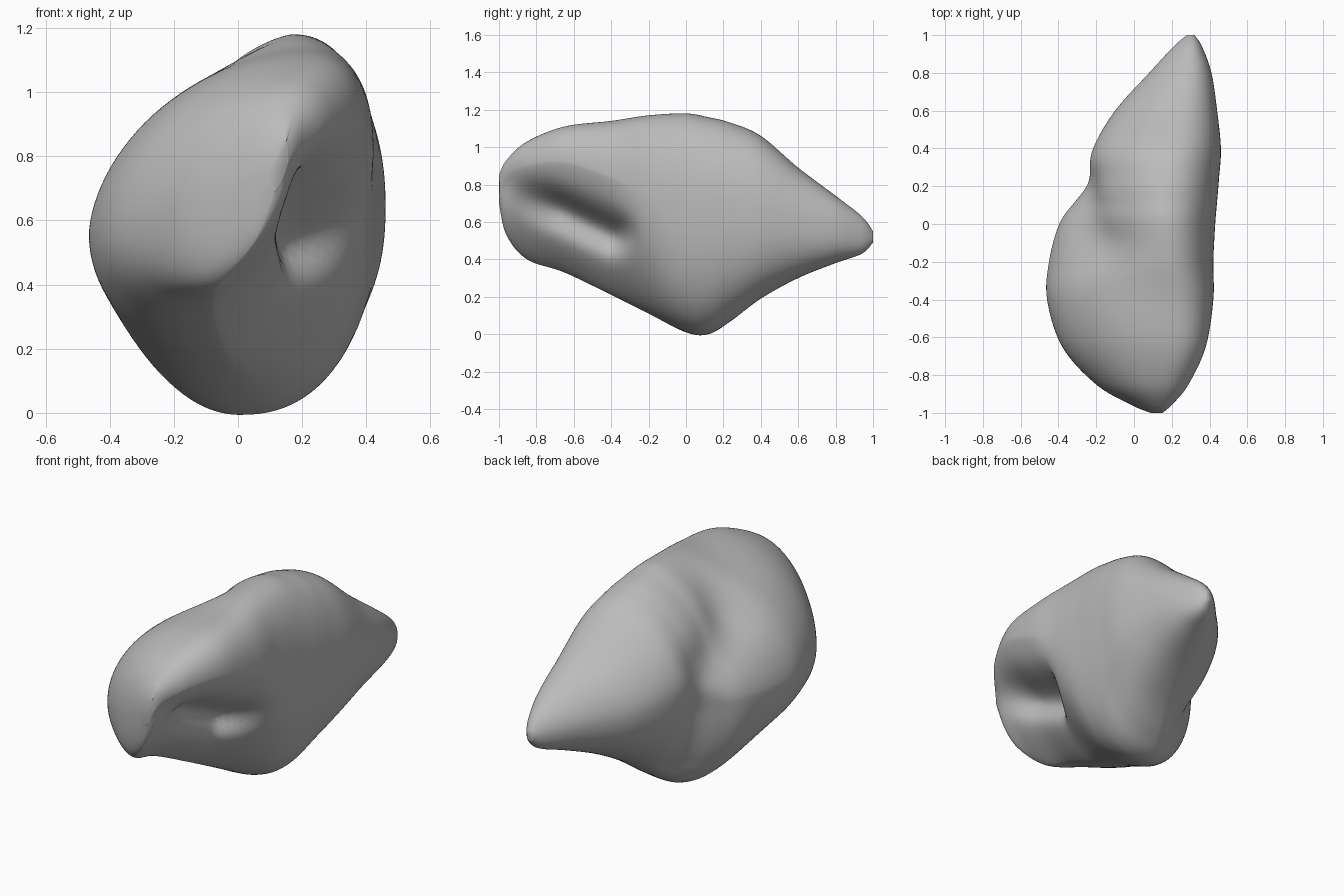
import bpy, bmesh, math
from mathutils import Vector

old = bpy.data.objects.get("Cube")
if old:
    bpy.data.objects.remove(old, do_unlink=True)

# Cross-sections from front to back:
# y, bottom z, top z, left-edge x, right-edge x, x of top, x of bottom, z of left edge, z of right edge
SECTIONS = [
    (-1.0, .7, .85, .09, .17, .15, .12, .76, .78),
    (-.96, .53, .93, -.01, .21, .15, .05, .7, .84),
    (-.85, .4, 1.03, -.2, .29, .17, -.06, .64, .9),
    (-.65, .33, 1.11, -.38, .38, .22, -.08, .58, .92),
    (-.4, .21, 1.14, -.46, .42, .22, -.05, .56, .84),
    (-.2, .11, 1.17, -.45, .42, .19, -.01, .55, .75),
    (0, .01, 1.18, -.4, .43, .17, 0, .55, .7),
    (.12, 0, 1.16, -.34, .44, .17, .01, .55, .7),
    (.24, .07, 1.13, -.27, .45, .18, .04, .62, .68),
    (.4, .19, 1.06, -.22, .46, .2, .12, .66, .64),
    (.6, .3, .89, -.1, .44, .24, .19, .6, .6),
    (.8, .38, .74, .08, .41, .28, .25, .56, .56),
    (.94, .43, .63, .21, .36, .3, .29, .53, .53),
    (1, .49, .55, .28, .32, .3, .3, .52, .52),
]
STEPS = 10     # rings per span
AROUND = 120   # points per ring


def clamp(value):
    return min(max(value, 0), 1)


def ease(value):
    value = clamp(value)
    return value * value * (3 - 2 * value)


def blend(a, b, c, d, t):
    """Smooth curve value between b and c."""
    return b + .5 * t * (c - a + t * (2 * a - 5 * b + 4 * c - d + t * (3 * (b - c) + d - a)))


def section_at(span, t):
    last = len(SECTIONS) - 1
    keys = [SECTIONS[min(max(span + k, 0), last)] for k in (-1, 0, 1, 2)]
    return [blend(*column, t) for column in zip(*keys)]


def ring_points(section):
    """Four rounded quarters joining the top, right, bottom and left points."""
    y, bottom, top, left, right, x_top, x_bottom, z_left, z_right = section
    # Lower right is hollow in front, upper left slopes in towards the hump
    lower_right = .86 + .7 * ease((-y - .02) / .45)
    upper_left = 1.07 + .3 * math.exp(-((y + .06) / .26) ** 2)
    lower_left = 1 - .1 * clamp((-y - .3) / .3)
    points = []
    for i in range(AROUND):
        angle = math.tau * i / AROUND
        s, c = math.sin(angle), math.cos(angle)
        x_side, z_side = (right, z_right) if s >= 0 else (left, z_left)
        x_mid, z_end = (x_top, top) if c >= 0 else (x_bottom, bottom)
        if s >= 0:
            power = .9 if c >= 0 else lower_right
        else:
            power = upper_left if c >= 0 else lower_left
        x = x_mid + (x_side - x_mid) * abs(s) ** power
        z = z_side + (z_end - z_side) * abs(c) ** power
        points.append((Vector((x, y, z)), s))
    return points


def gouge(verts, sides, start, end, radius, push, side):
    """Press a soft groove, deepening along a line, into one side."""
    a, b = Vector(start), Vector(end)
    line = b - a
    for v in verts:
        p = Vector((v.co.y, v.co.z))
        t = clamp((p - a).dot(line) / line.length_squared)
        distance = (p - a - line * t).length
        facing = clamp(sides[v] * side * 2) * (.15 + .85 * ease(t * 2))
        v.co += Vector(push) * facing * math.exp(-(distance / radius) ** 2)


# Loft the body
bm = bmesh.new()
sides, rings = {}, []
spans = len(SECTIONS) - 1
for n in range(spans * STEPS + 1):
    span = min(n // STEPS, spans - 1)
    ring = []
    for co, s in ring_points(section_at(span, n / STEPS - span)):
        v = bm.verts.new(co)
        sides[v] = s
        ring.append(v)
    rings.append(ring)
for r1, r2 in zip(rings, rings[1:]):
    for i in range(AROUND):
        j = (i + 1) % AROUND
        bm.faces.new((r1[i], r1[j], r2[j], r2[i]))

# Deep crease on the right side
gouge(bm.verts, sides, (-.95, .79), (-.4, .53), .09, (-.13, .02, 0), 1)
# Valley curving from the top down behind the left bulge
gouge(bm.verts, sides, (-.3, 1.08), (.14, .76), .13, (.04, 0, -.03), -1)
gouge(bm.verts, sides, (.2, .75), (.24, .2), .14, (.05, 0, 0), -1)

# Close both ends
for ring in (rings[0], rings[-1]):
    bm.faces.new(ring)
bmesh.ops.recalc_face_normals(bm, faces=bm.faces)

mesh = bpy.data.meshes.new("folded_body")
bm.to_mesh(mesh)
bm.free()
body = bpy.data.objects.new("folded_body", mesh)
bpy.context.collection.objects.link(body)

# Plain grey
grey = bpy.data.materials.new("plain_grey")
grey.use_nodes = True
colour = (.5, .5, .5, 1)
grey.diffuse_color = colour
grey.node_tree.nodes["Principled BSDF"].inputs["Base Color"].default_value = colour
mesh.materials.append(grey)

bpy.ops.object.select_all(action='DESELECT')
body.select_set(True)
bpy.context.view_layer.objects.active = body
bpy.ops.object.shade_smooth()
